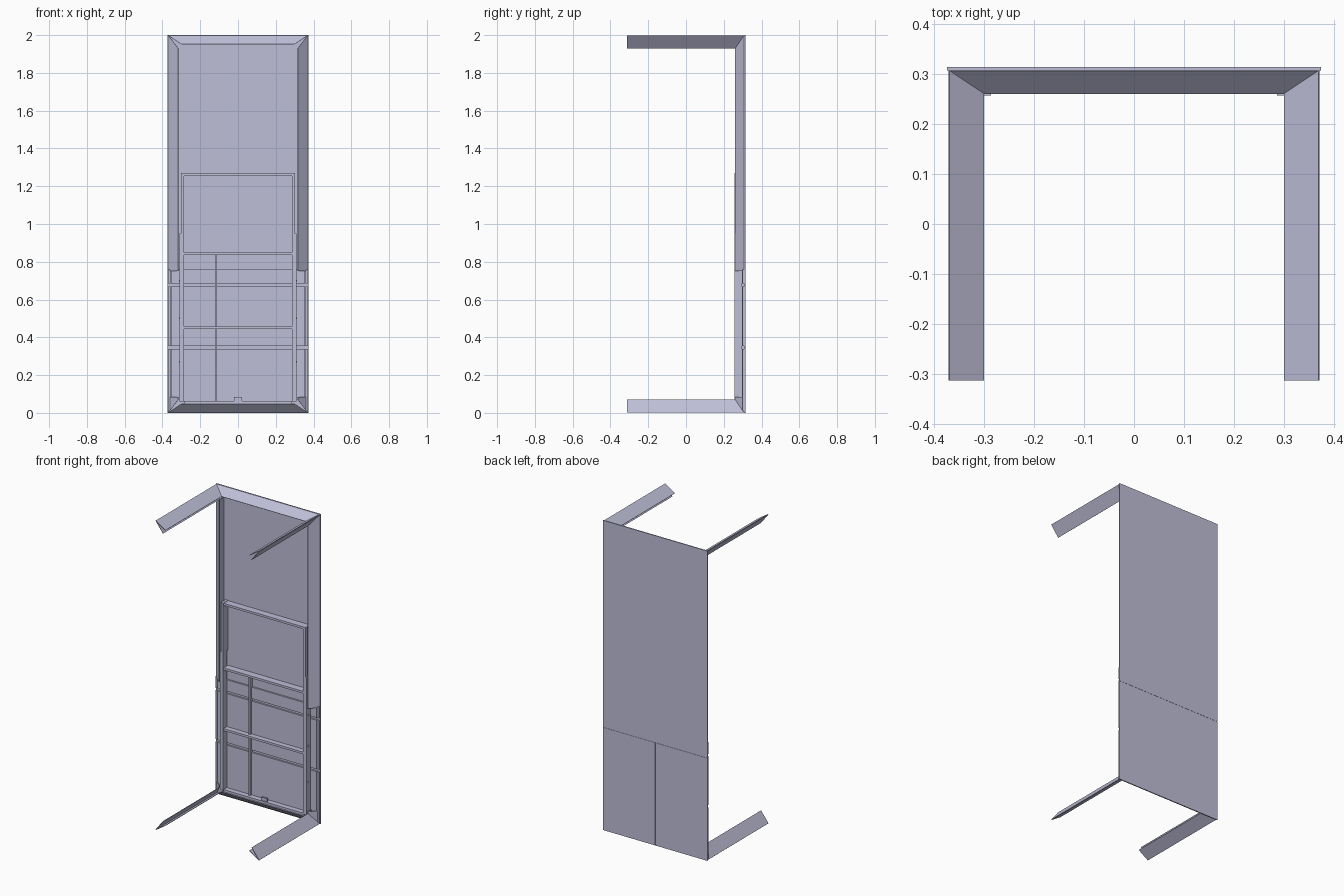
import bpy

cube = bpy.data.objects.get("Cube")
if cube:
    bpy.data.objects.remove(cube)

metal = bpy.data.materials.new("lavender_grey")
metal.use_nodes = True
colour = (0.52, 0.52, 0.69, 1)
metal.diffuse_color = colour
metal.node_tree.nodes["Principled BSDF"].inputs["Base Color"].default_value = colour


def add_mesh(name, verts, faces):
    mesh = bpy.data.meshes.new(name)
    mesh.from_pydata(verts, [], faces)
    mesh.materials.append(metal)
    obj = bpy.data.objects.new(name, mesh)
    bpy.context.collection.objects.link(obj)
    return obj


def box(name, x, y, z):
    """Box from (low, high) ranges on each axis."""
    verts = [(a, b, c) for a in x for b in y for c in z]
    return add_mesh(name, verts, [(0, 1, 3, 2), (4, 6, 7, 5), (0, 4, 5, 1),
                                  (2, 3, 7, 6), (0, 2, 6, 4), (1, 5, 7, 3)])


def plate(name, corners):
    """Thin sheet through four corners."""
    obj = add_mesh(name, corners, [(0, 1, 2, 3)])
    mod = obj.modifiers.new("sheet", "SOLIDIFY")
    mod.thickness = 0.003
    mod.offset = 0
    return obj


def span(s, a, b):
    """Range mirrored to side s."""
    return tuple(sorted((s * a, s * b)))


H = 2.0
OUT, SIDE_IN, TOP_IN = 0.369, 0.316, 0.30     # outer corner and inner edges in x
EDGE, TOP_DROP, SIDE_DROP = 0.002, 0.047, 0.071  # the same in z, from the end
BACK, LIP, FOOT = 0.307, 0.261, -0.313        # depths in y
CORE = 0.296
SPLIT, CUT = 0.664, 0.75

# Outer skin: one upper sheet and two lower halves
skin_y = (0.307, 0.314)
box("upper_panel", (-0.373, 0.373), skin_y, (SPLIT, H))
box("lower_panel_right", (-0.373, -0.0005), skin_y, (0, SPLIT - 0.001))
box("lower_panel_left", (0.0005, 0.373), skin_y, (0, SPLIT - 0.001))

# Core boards with grooves between them, and edge strips
for low, high in ((0.01, 0.338), (0.354, 0.67), (0.686, CUT + 0.01)):
    box("core_board", (-0.355, 0.355), (CORE, BACK), (low, high))
    for s in (-1, 1):
        box("edge_strip", span(s, 0.357, 0.37), (CORE + 0.002, BACK), (low, high))

# V-section legs, mitred into the sloping end aprons
for top in (True, False):
    def z(drop):
        return H - drop if top else drop
    end = "upper" if top else "lower"
    for s in (-1, 1):
        for name, x_in, drop in (("end", TOP_IN, TOP_DROP),
                                 ("side", SIDE_IN, SIDE_DROP)):
            plate(f"{end}_leg_{name}_plate", [
                (s * OUT, FOOT, z(EDGE)), (s * x_in, FOOT, z(drop)),
                (s * x_in, LIP, z(drop)), (s * OUT, BACK, z(EDGE))])
    plate(f"{end}_apron", [
        (-OUT, BACK, z(EDGE)), (OUT, BACK, z(EDGE)),
        (TOP_IN, LIP, z(TOP_DROP)), (-TOP_IN, LIP, z(TOP_DROP))])
    plate(f"{end}_apron_return", [
        (-TOP_IN, LIP, z(TOP_DROP)), (TOP_IN, LIP, z(TOP_DROP)),
        (TOP_IN, BACK, z(TOP_DROP)), (-TOP_IN, BACK, z(TOP_DROP))])

for s in (-1, 1):
    # Long side apron, and the short stub left at the lower corner
    for name, lo_out, lo_in, hi_out, hi_in in (
            ("side_apron", CUT, CUT, H - EDGE, H - SIDE_DROP),
            ("corner_stub", EDGE, SIDE_DROP, 0.085, 0.085)):
        plate(name, [(s * OUT, BACK, lo_out), (s * SIDE_IN, LIP, lo_in),
                     (s * SIDE_IN, LIP, hi_in), (s * OUT, BACK, hi_out)])
        plate(name + "_return", [
            (s * SIDE_IN, LIP, lo_in), (s * SIDE_IN, LIP, hi_in),
            (s * SIDE_IN, BACK, hi_in), (s * SIDE_IN, BACK, lo_in)])

    # Inner frame uprights
    box("frame_upright", span(s, 0.286, 0.31), (0.257, CORE), (0.06, 0.95))
    box("frame_upright_top", span(s, 0.286, 0.303), (0.257, BACK), (0.95, 1.27))
    for bolt_z in (0.27, 0.5, 0.7):
        box("bolt_head", span(s, 0.31, 0.313), (0.271, 0.279),
            (bolt_z - 0.004, bolt_z + 0.004))

# Cross bars of the inner frame
for low in (0.05, 0.444, 0.836, 1.253):
    box("cross_bar", (-0.286, 0.286), (0.262, BACK), (low, low + 0.014))

# Slim upright divider and the small catch at the lower edge
box("divider", (-0.121, -0.112), (0.28, BACK), (0.064, 0.836))
box("catch", (-0.02, 0.02), (0.268, 0.276), (0.06, 0.085))
